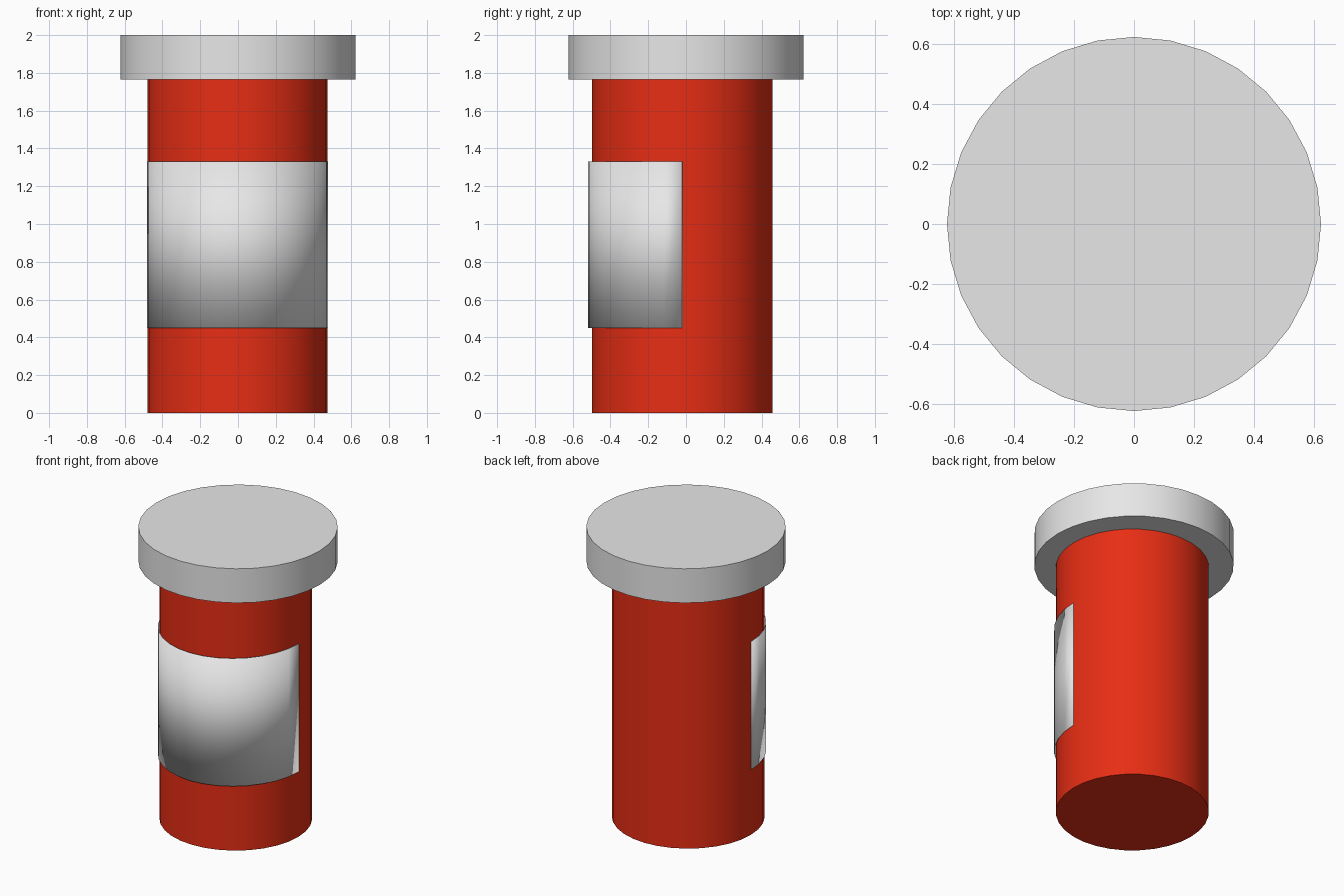
import bpy
import math
from math import sin, cos, pi

cube = bpy.data.objects.get("Cube")
if cube:
    bpy.data.objects.remove(cube, do_unlink=True)

SIDES = 32


def material(name, rgb):
    mat = bpy.data.materials.new(name)
    mat.use_nodes = True
    mat.diffuse_color = (*rgb, 1)
    mat.node_tree.nodes["Principled BSDF"].inputs["Base Color"].default_value = (*rgb, 1)
    return mat


def finish(obj, name, mat):
    obj.name = obj.data.name = name
    obj.data.materials.append(mat)
    bpy.ops.object.select_all(action="DESELECT")
    obj.select_set(True)
    bpy.context.view_layer.objects.active = obj
    bpy.ops.object.shade_smooth_by_angle(angle=math.radians(30))


def cylinder(name, mat, radius, x, y, bottom, top):
    bpy.ops.mesh.primitive_cylinder_add(
        vertices=SIDES, radius=radius, depth=top - bottom,
        location=(x, y, (bottom + top) / 2))
    finish(bpy.context.object, name, mat)


def half_band(name, mat, rx, ry, x, y, bottom, top, thickness):
    # Front half of an elliptical sleeve, thickened inwards
    steps = SIDES // 2
    arc = [(x + rx * cos(pi + pi * i / steps), y + ry * sin(pi + pi * i / steps))
           for i in range(steps + 1)]
    verts = [(px, py, z) for px, py in arc for z in (bottom, top)]
    faces = [(2 * i, 2 * i + 2, 2 * i + 3, 2 * i + 1) for i in range(steps)]
    mesh = bpy.data.meshes.new(name)
    mesh.from_pydata(verts, [], faces)
    obj = bpy.data.objects.new(name, mesh)
    bpy.context.collection.objects.link(obj)
    finish(obj, name, mat)
    solid = obj.modifiers.new("Thickness", "SOLIDIFY")
    solid.thickness = thickness
    solid.offset = -1


red = material("red", (0.8, 0.027, 0.007))
grey = material("light grey", (0.8, 0.8, 0.8))

# Container body, lid and wrapped front label
cylinder("body", red, 0.477, -0.003, -0.02, 0, 1.768)
cylinder("lid", grey, 0.622, 0, 0, 1.765, 2)
half_band("label", grey, 0.48, 0.5, -0.003, -0.02, 0.45, 1.33, 0.002)
